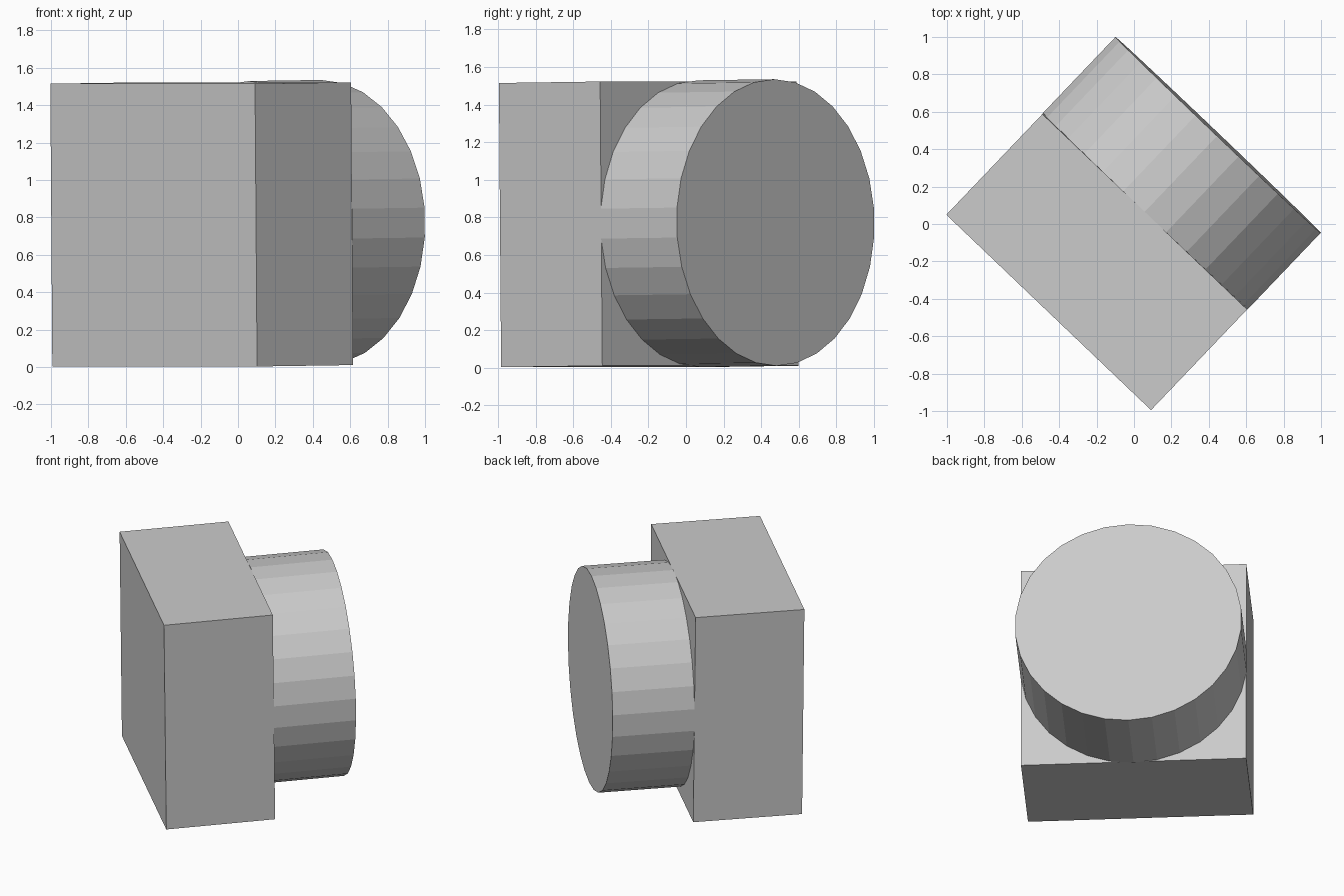
import bpy, math
from mathutils import Matrix, Vector

if "Cube" in bpy.data.objects:
    bpy.data.objects.remove(bpy.data.objects["Cube"])

grey = bpy.data.materials.new("plain grey")
grey.diffuse_color = (0.6, 0.6, 0.6, 1)
grey.use_nodes = True
grey.node_tree.nodes["Principled BSDF"].inputs["Base Color"].default_value = grey.diffuse_color

# Shared frame: x = width, y = depth towards the drum, z = up
frame = (Matrix.Translation((-0.194, -0.198, 0.763))
         @ Matrix.Rotation(math.radians(-43.66), 4, 'Z')
         @ Matrix.Rotation(math.radians(0.6), 4, 'X'))


def finish(name, local):
    ob = bpy.context.object
    ob.name = name
    ob.data.transform(local)
    ob.matrix_world = frame
    ob.data.materials.append(grey)


# Block body
W, D, H = 1.513, 0.744, 1.512
bpy.ops.mesh.primitive_cube_add(size=1)
finish("block_body", Matrix.Diagonal((W, D, H, 1)))

# Round drum on the back of the block, a vertex pointing straight up
R, L, SIDES = 0.7625, 0.56, 30
bpy.ops.mesh.primitive_cylinder_add(vertices=SIDES, radius=R, depth=L)
finish("round_drum", Matrix.Translation((0, D / 2 + L / 2, 0))
       @ Matrix.Rotation(math.radians(-90), 4, 'X')
       @ Matrix.Rotation(math.radians(180), 4, 'Z'))
